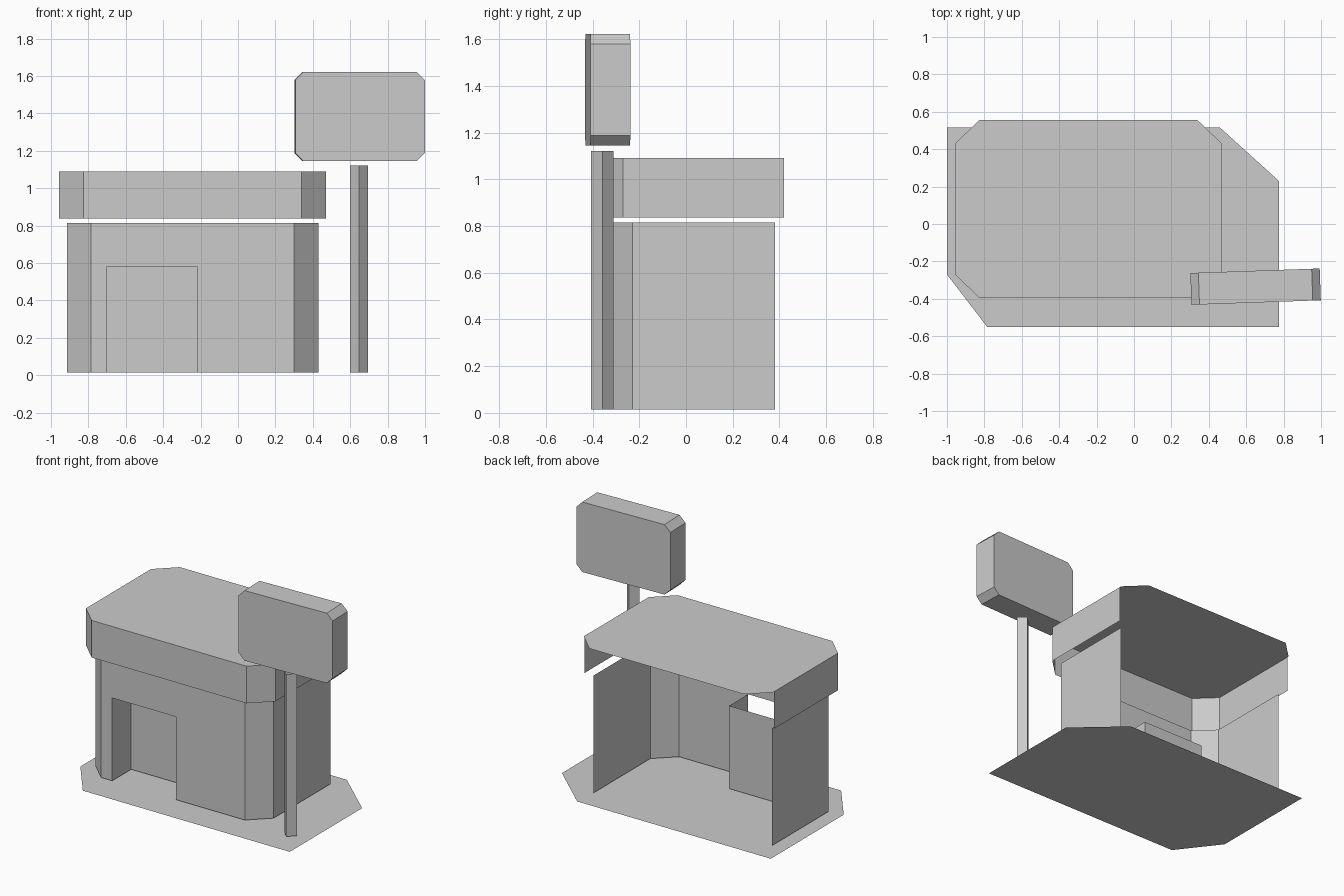
import bpy, bmesh, math
from mathutils import Matrix

if "Cube" in bpy.data.objects:
    bpy.data.objects.remove(bpy.data.objects["Cube"])

grey = bpy.data.materials.new("plain_grey")
grey.diffuse_color = (0.6, 0.6, 0.6, 1)
grey.use_nodes = True
grey.node_tree.nodes["Principled BSDF"].inputs["Base Color"].default_value = grey.diffuse_color


def finish(bm, name):
    mesh = bpy.data.meshes.new(name)
    bm.to_mesh(mesh)
    bm.free()
    mesh.materials.append(grey)
    obj = bpy.data.objects.new(name, mesh)
    bpy.context.collection.objects.link(obj)
    return obj


def sheet(name, outline, z):
    """Flat horizontal panel."""
    bm = bmesh.new()
    bm.faces.new([bm.verts.new((x, y, z)) for x, y in outline])
    return finish(bm, name)


def strip(name, path, z0, z1, closed=False, skip=()):
    """Thin upright wall following a path, leaving out the skipped spans."""
    bm = bmesh.new()
    low = [bm.verts.new((x, y, z0)) for x, y in path]
    top = [bm.verts.new((x, y, z1)) for x, y in path]
    n = len(path)
    for i in range(n if closed else n - 1):
        if i not in skip:
            j = (i + 1) % n
            bm.faces.new((low[i], low[j], top[j], top[i]))
    return finish(bm, name)


def chamfered(x0, x1, y0, y1, cx, cy):
    """Rectangle with cut corners, counter-clockwise from the left front."""
    return [(x0, y0 + cy), (x0 + cx, y0), (x1 - cx, y0), (x1, y0 + cy),
            (x1, y1 - cy), (x1 - cx, y1), (x0 + cx, y1), (x0, y1 - cy)]


FLOOR, DOOR_TOP, WALL_TOP = 0.015, 0.58, 0.815

# Ground plate
sheet("ground_plate", [(-1, 0.515), (-1, -0.27), (-0.785, -0.55),
                       (0.775, -0.55), (0.775, 0.23), (0.46, 0.515)], 0)

# Shop walls, open at the back: lower band leaves the doorway open
front = -0.355
wall = [(-0.915, 0.38), (-0.915, -0.23), (-0.785, front), (-0.70, front),
        (-0.22, front), (0.30, front), (0.43, -0.23), (0.43, 0.38)]
strip("lower_walls", wall, FLOOR, DOOR_TOP, skip=(3,))
strip("upper_walls", wall, DOOR_TOP, WALL_TOP)

# Doorway recess without a ceiling
strip("door_recess", [(-0.70, front), (-0.70, -0.15), (-0.22, -0.15),
                      (-0.22, front)], FLOOR, DOOR_TOP)

# Roof panel and its fascia on the front and sides
roof = chamfered(-0.957, 0.47, -0.395, 0.555, 0.13, 0.125)
sheet("roof", roof, 1.09)
strip("roof_fascia", [(-0.957, 0.42)] + roof[:4] + [(0.47, 0.42)], 0.837, 1.09)

# Sign post, square and turned by 45 degrees
strip("sign_post", [(0.648 + 0.048 * math.cos(a), -0.358 + 0.048 * math.sin(a))
                    for a in (i * math.pi / 2 for i in range(4))],
      FLOOR, 1.122, closed=True)

# Sign board with cut corners, turned slightly
bm = bmesh.new()
outline = chamfered(-0.346, 0.346, -0.2385, 0.2385, 0.043, 0.043)
face = bm.faces.new([bm.verts.new((x, -0.085, z)) for x, z in outline])
moved = bmesh.ops.extrude_face_region(bm, geom=[face], use_keep_orig=True)["geom"]
bmesh.ops.translate(bm, vec=(0, 0.17, 0),
                    verts=[v for v in moved if isinstance(v, bmesh.types.BMVert)])
bmesh.ops.recalc_face_normals(bm, faces=bm.faces)
bm.transform(Matrix.Translation((0.65, -0.335, 1.383)) @ Matrix.Rotation(math.radians(2), 4, "Z"))
finish(bm, "sign_board")
